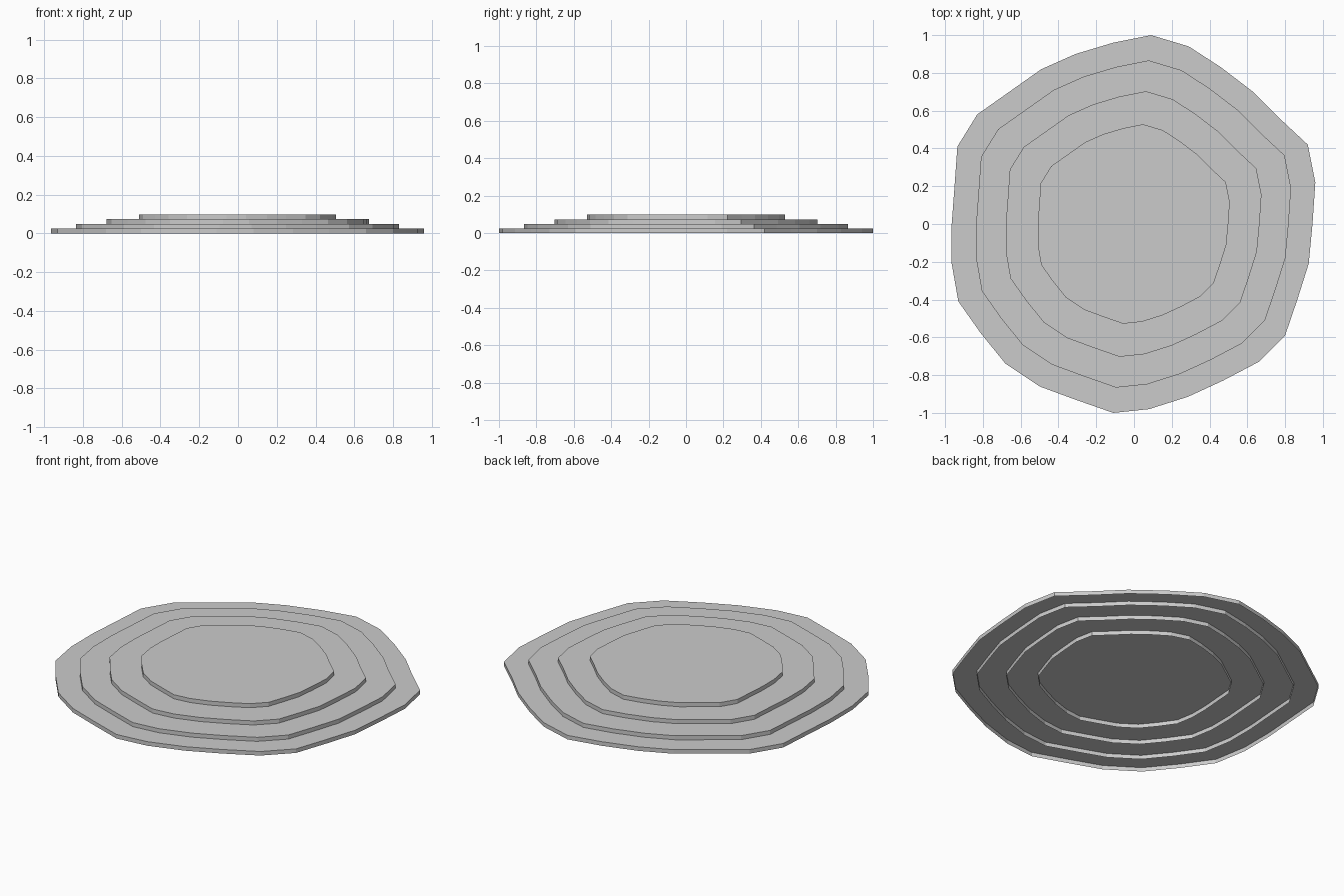
import bpy, bmesh

cube = bpy.data.objects.get("Cube")
if cube:
    bpy.data.objects.remove(cube, do_unlink=True)

# Irregular rounded outline, clockwise from the back
OUTLINE = [
    (.09, 1), (.29, .94), (.46, .83), (.63, .7), (.77, .56), (.92, .42),
    (.96, .22), (.945, 0), (.925, -.21), (.865, -.4), (.8, -.59), (.66, -.73),
    (.47, -.83), (.285, -.915), (.08, -.98), (-.11, -1), (-.31, -.93), (-.5, -.86),
    (-.68, -.74), (-.81, -.58), (-.93, -.41), (-.965, -.21), (-.965, 0), (-.95, .2),
    (-.935, .41), (-.83, .58), (-.66, .7), (-.49, .82), (-.31, .9), (-.11, .96),
]
STEP_HEIGHT = .0245
LAYERS = {"base_layer": 1, "lower_layer": .866, "upper_layer": .703, "top_layer": .528}

# Plain grey stone
stone = bpy.data.materials.new("grey stone")
stone.use_nodes = True
grey = (.6, .6, .6, 1)
stone.diffuse_color = grey
stone.node_tree.nodes["Principled BSDF"].inputs["Base Color"].default_value = grey


def add_layer(name, scale, height):
    """Flat cap with a skirt down to the ground, open underneath."""
    bm = bmesh.new()
    rim = [bm.verts.new((x * scale, y * scale, height)) for x, y in reversed(OUTLINE)]
    foot = [bm.verts.new((v.co.x, v.co.y, 0)) for v in rim]
    bm.faces.new(rim)
    for i in range(len(rim)):
        bm.faces.new((rim[i], rim[i - 1], foot[i - 1], foot[i]))
    mesh = bpy.data.meshes.new(name)
    bm.to_mesh(mesh)
    bm.free()
    mesh.materials.append(stone)
    bpy.context.collection.objects.link(bpy.data.objects.new(name, mesh))


# Four stacked layers, each smaller and taller than the last
for level, (name, scale) in enumerate(LAYERS.items(), start=1):
    add_layer(name, scale, level * STEP_HEIGHT)
